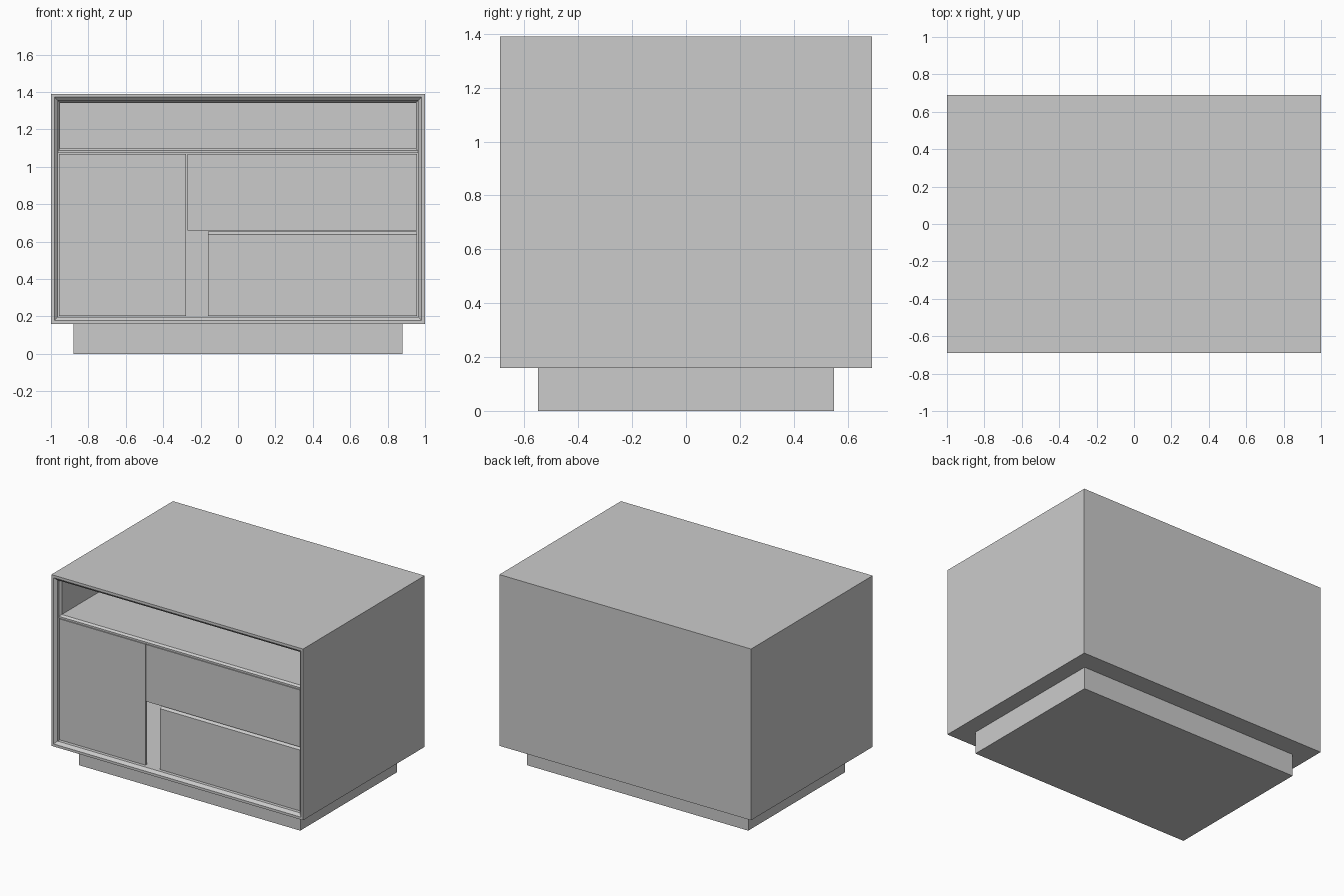
import bpy
import bmesh

if "Cube" in bpy.data.objects:
    bpy.data.objects.remove(bpy.data.objects["Cube"], do_unlink=True)

grey = bpy.data.materials.new("plain_grey")
grey.use_nodes = True
grey.diffuse_color = (0.6, 0.6, 0.6, 1)
grey.node_tree.nodes["Principled BSDF"].inputs["Base Color"].default_value = (0.6, 0.6, 0.6, 1)


def sleeve(name, sections):
    """Join rectangles (x0, x1, z0, z1, y) into a skin capped at both ends."""
    bm = bmesh.new()
    rings = [[bm.verts.new(p) for p in ((x0, y, z0), (x1, y, z0), (x1, y, z1), (x0, y, z1))]
             for x0, x1, z0, z1, y in sections]
    for a, b in zip(rings, rings[1:]):
        for i in range(4):
            j = (i + 1) % 4
            bm.faces.new((a[i], a[j], b[j], b[i]))
    bm.faces.new(rings[0])
    bm.faces.new(rings[-1])
    bmesh.ops.recalc_face_normals(bm, faces=bm.faces)
    mesh = bpy.data.meshes.new(name)
    bm.to_mesh(mesh)
    bm.free()
    mesh.materials.append(grey)
    obj = bpy.data.objects.new(name, mesh)
    bpy.context.collection.objects.link(obj)
    return obj


def box(name, x0, x1, y0, y1, z0, z1):
    return sleeve(name, [(x0, x1, z0, z1, y0), (x0, x1, z0, z1, y1)])


def inset(rect, d, y):
    x0, x1, z0, z1 = rect
    return (x0 + d, x1 - d, z0 + d, z1 - d, y)


# Recessed plinth
box("plinth", -0.88, 0.88, -0.55, 0.55, 0, 0.16)

# Hollow body with a bevelled front rim
body = (-1, 1, 0.16, 1.39)
sleeve("cabinet_body", [inset(body, 0, 0.69), inset(body, 0, -0.69),
                        inset(body, 0.018, -0.69), inset(body, 0.037, -0.672),
                        inset(body, 0.037, 0.65)])

# Shelf above the doors and the open niche with its bevelled frame
box("shelf", -0.963, 0.963, -0.655, 0.65, 1.073, 1.086)
niche = (-0.963, 0.963, 1.086, 1.353)
sleeve("open_niche", [inset(niche, 0, 0.645), inset(niche, 0, -0.655),
                      inset(niche, 0.011, -0.64), inset(niche, 0.011, 0.635)])

# Thin front panels, leaving a finger gap beside the lower drawer
FRONT, BACK = -0.655, -0.635
box("door_panel", -0.958, -0.277, FRONT, BACK, 0.201, 1.069)
box("upper_drawer_panel", -0.271, 0.957, FRONT, BACK, 0.66, 1.069)

# Lower drawer with a sloping top edge
sleeve("lower_drawer_panel", [(-0.16, 0.957, 0.201, 0.638, FRONT),
                              (-0.16, 0.957, 0.201, 0.655, BACK)])
